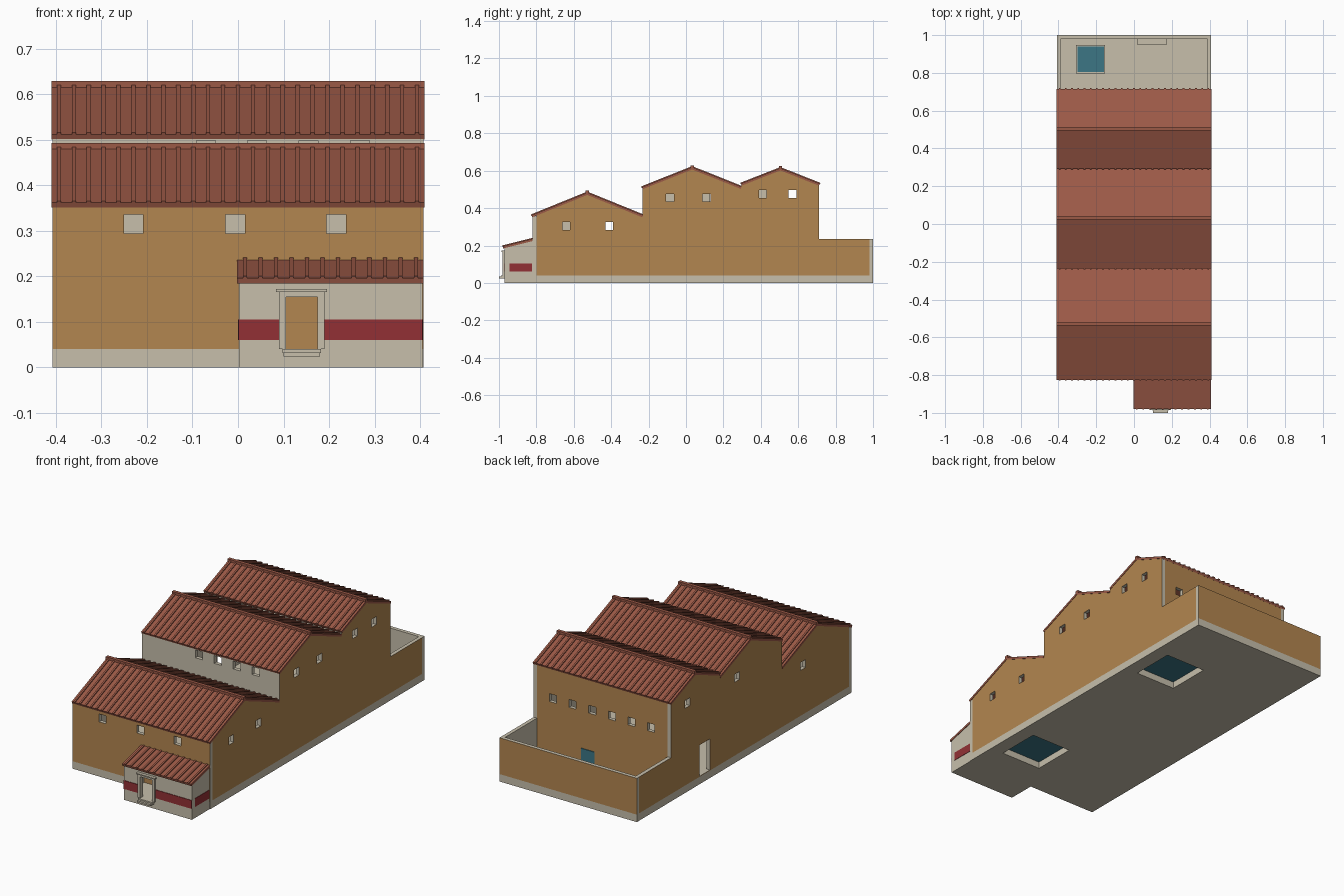
import bpy, bmesh, math
from mathutils import Vector

cube = bpy.data.objects.get("Cube")
if cube:
    bpy.data.objects.remove(cube, do_unlink=True)


def material(name, r, g, b):
    m = bpy.data.materials.new(name)
    m.use_nodes = True
    m.diffuse_color = (r, g, b, 1)
    m.node_tree.nodes["Principled BSDF"].inputs["Base Color"].default_value = (r, g, b, 1)
    return m


CREAM = material("cream plaster", .57, .52, .41)
OCHRE = material("ochre plaster", .45, .24, .08)
TILE = material("terracotta tile", .33, .1, .062)
RED = material("red band", .29, .03, .035)
TEAL = material("teal", .045, .18, .235)


def finish(name, bm, mat):
    bmesh.ops.recalc_face_normals(bm, faces=bm.faces[:])
    mesh = bpy.data.meshes.new(name)
    bm.to_mesh(mesh)
    bm.free()
    ob = bpy.data.objects.new(name, mesh)
    bpy.context.collection.objects.link(ob)
    if mat:
        mesh.materials.append(mat)
    return ob


def add_box(bm, x, y, z):
    """Add a box given as three (low, high) ranges."""
    new = bmesh.ops.create_cube(bm, size=1)["verts"]
    for v in new:
        v.co = Vector([r[0] if c < 0 else r[1] for c, r in zip(v.co, (x, y, z))])
    return new


def box(name, x, y, z, mat=CREAM):
    bm = bmesh.new()
    add_box(bm, x, y, z)
    return finish(name, bm, mat)


def prism(name, profile, x, mat=CREAM):
    """Extrude a (y, z) profile across an x range."""
    bm = bmesh.new()
    face = bm.faces.new([bm.verts.new((x[0], y, z)) for y, z in profile])
    ext = bmesh.ops.extrude_face_region(bm, geom=[face])["geom"]
    moved = [v for v in ext if isinstance(v, bmesh.types.BMVert)]
    bmesh.ops.translate(bm, verts=moved, vec=(x[1] - x[0], 0, 0))
    return finish(name, bm, mat)


def cut(ob, holes):
    """Cut box holes and bake the result into the mesh."""
    cutters = []
    for h in holes:
        c = box("cutter", *h, mat=None)
        c.hide_render = True
        mod = ob.modifiers.new("hole", "BOOLEAN")
        mod.operation = "DIFFERENCE"
        mod.solver = "EXACT"
        mod.object = c
        cutters.append(c)
    dg = bpy.context.evaluated_depsgraph_get()
    mesh = bpy.data.meshes.new_from_object(ob.evaluated_get(dg))
    ob.modifiers.clear()
    ob.data = mesh
    for c in cutters:
        bpy.data.objects.remove(c, do_unlink=True)


def paint_outside(ob, direction):
    """Ochre on the outward face, cream on ends, reveals and inside."""
    ob.data.materials.clear()
    ob.data.materials.append(CREAM)
    ob.data.materials.append(OCHRE)
    for p in ob.data.polygons:
        p.material_index = int(p.normal.dot(Vector(direction)) > .9)


def around(c, half=.021):
    return (c - half, c + half)


W, T = .408, .02       # half width and wall thickness
BASE = .04

# Floor slab, with two basins let into it
floor = box("floor_base", (-W, W), (-.82, 1), (0, BASE))
basins = [(.21, .54), (.21, -.53)]
cut(floor, [(around(x, .12), around(y, .12), (-.1, .1)) for x, y in basins])
for x, y in basins:
    box("basin_water", around(x, .125), around(y, .125), (BASE - .004, BASE + .004), TEAL)

# Gabled side walls
gables = [(-.8, BASE), (.98, BASE), (.98, .235), (.71, .235), (.71, .52), (.505, .602),
          (.295, .52), (.295, .502), (.033, .607), (-.232, .502), (-.232, .352),
          (-.528, .47), (-.8, .362)]
left_windows = [(-.64, .305), (-.41, .305), (-.085, .455), (.11, .455), (.41, .475), (.57, .475)]
right_windows = [(-.41, .305), (.15, .455), (.57, .475)]
for name, s, windows in (("left", 1, left_windows), ("right", -1, right_windows)):
    span = sorted((s * W, s * (W - T)))
    wall = prism(name + "_side_wall", gables, span)
    wide = (span[0] - .05, span[1] + .05)
    holes = [(wide, around(y), around(z)) for y, z in windows]
    if s < 0:
        holes.append((wide, (.38, .47), (BASE + .003, .21)))
    cut(wall, holes)
    paint_outside(wall, (s, 0, 0))


def cross_wall(name, half, y, z, windows=(), out=None):
    wall = box(name, (-half, half), y, z)
    if windows:
        cut(wall, [(around(x), (y[0] - .05, y[1] + .05), around(h)) for x, h in windows])
    if out:
        paint_outside(wall, (0, out, 0))
    return wall


# Cross walls from front to back
inner = W - T
cross_wall("front_wall", W, (-.82, -.8), (BASE, .356),
           [(x, .315) for x in (-.23, -.006, .216)], -1)
cross_wall("middle_wall", inner, (-.232, -.212), (BASE, .503),
           [(x, .477) for x in (-.07, .042, .155, .268)])
cross_wall("back_wall", inner, (.69, .71), (BASE, .52),
           [(.293 - .1166 * i, .365) for i in range(6)], 1)
cross_wall("yard_wall", W, (.98, 1), (BASE, .235), (), 1)

# Yard details
box("back_door", (.045, .125), (.709, .714), (BASE, .145), TEAL)
box("yard_trough", (-.307, -.153), (.797, .947), (BASE, .06))
box("yard_water", (-.3, -.16), (.804, .94), (.058, .062), TEAL)
box("yard_bench", (.015, .175), (.95, .98), (BASE, .08))


def tiled_slope(name, x, low, high, ribs):
    """Roof slope with ribs running from the eave (low) to the ridge (high)."""
    a, b = Vector((0, *low)), Vector((0, *high))
    along = b - a
    length = along.length
    along.normalize()
    up = Vector((1, 0, 0)).cross(along)
    if up.z < 0:
        up.negate()
    bm = bmesh.new()
    add_box(bm, x, (0, length), (-.012, 0))
    step = (x[1] - x[0]) / ribs
    for i in range(ribs):
        add_box(bm, around(x[0] + step * (i + .5), .0045), (-.002, length), (-.003, .005))
    for v in bm.verts:
        v.co = Vector((v.co.x, 0, 0)) + a + along * v.co.y + up * v.co.z
    return finish(name, bm, TILE)


# Three tiled gable roofs: front eave, ridge, back eave
roofs = [((-.826, .362), (-.528, .483), (-.23, .362)),
         ((-.236, .512), (.033, .619), (.297, .514)),
         ((.293, .531), (.505, .614), (.715, .531))]
for name, (front, ridge, back) in zip(("front", "middle", "rear"), roofs):
    tiled_slope(name + "_roof_front_slope", (-.41, .41), front, ridge, 25)
    tiled_slope(name + "_roof_back_slope", (-.41, .41), back, ridge, 25)
    box(name + "_roof_ridge", (-.41, .41), around(ridge[0], .009),
        (ridge[1] - .008, ridge[1] + .01), TILE)

# Porch with a doorway
porch = prism("porch", [(-.97, 0), (-.82, 0), (-.82, .226), (-.97, .188)], (.002, .405))
cut(porch, [((.017, .39), (-.955, -.8), (BASE, .18)),
            ((.105, .175), (-1, -.94), (BASE, .155))])
tiled_slope("porch_roof", (-.002, .408), (-.98, .196), (-.82, .236), 12)

# Painted band around the porch
band = (.06, .105)
box("band_front_right", (.001, .09), (-.973, -.968), band, RED)
box("band_front_left", (.19, .405), (-.973, -.968), band, RED)
for name, x in (("left", .405), ("right", .002)):
    box("band_side_" + name, around(x, .002), (-.945, -.823), band, RED)

# Door surround and steps
for name, x in (("right", .09), ("left", .175)):
    box("door_jamb_" + name, (x, x + .015), (-.98, -.965), (BASE, .165))
box("door_lintel", (.09, .19), (-.98, -.965), (.155, .166))
box("door_cornice", (.084, .196), (-.986, -.965), (.166, .172))
box("door_sill", (.098, .182), (-.988, -.965), (.032, BASE))
box("door_step", (.1, .18), (-1, -.965), (.024, .033))
